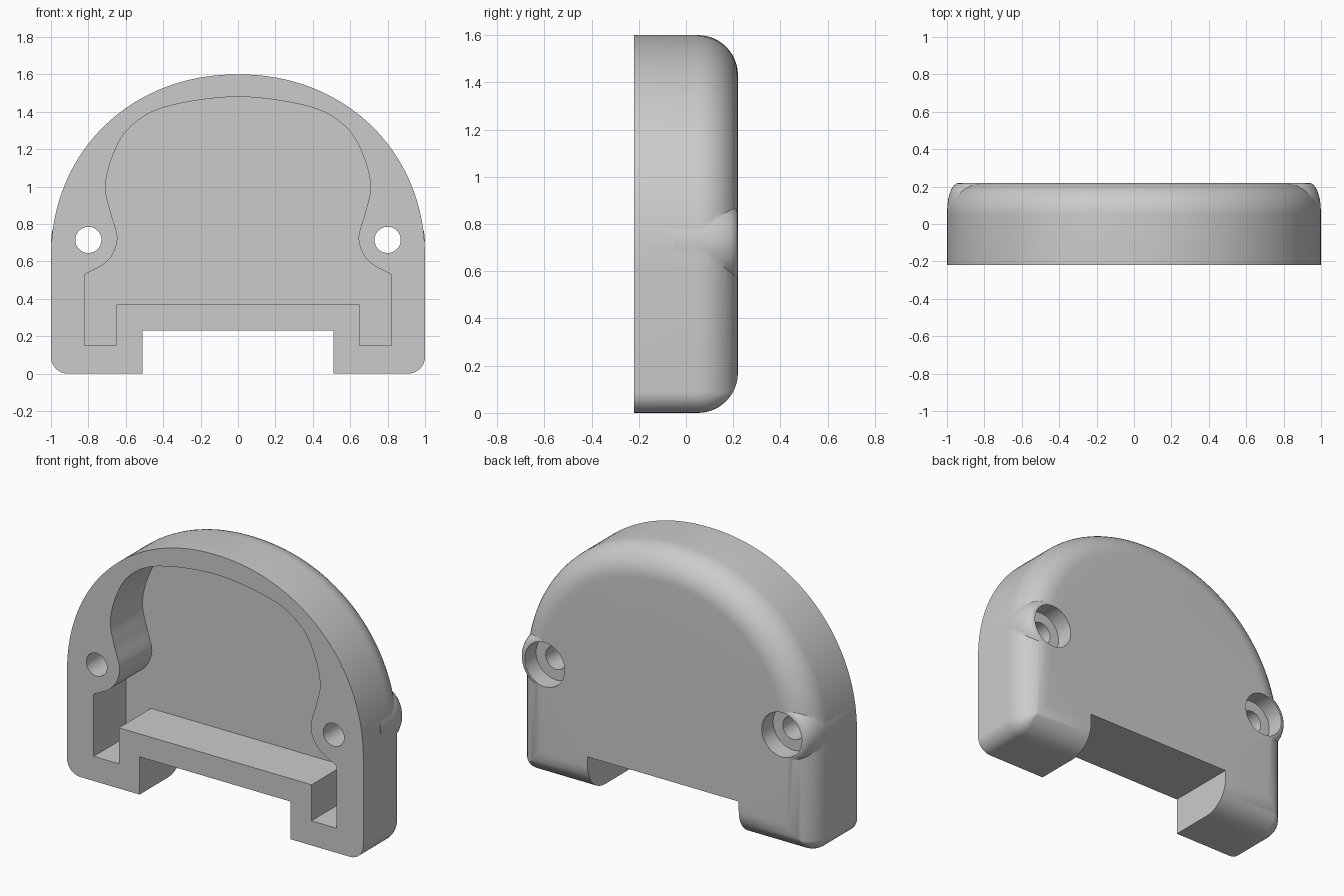
import bpy, bmesh, math

if "Cube" in bpy.data.objects:
    bpy.data.objects.remove(bpy.data.objects["Cube"])

FRONT, BACK = -0.22, 0.22
FILLET, CORNER = 0.17, 0.09
HOLE_X, HOLE_Z = 0.8, 0.715

grey = bpy.data.materials.new("plain grey")
grey.diffuse_color = (0.6, 0.6, 0.6, 1)
grey.use_nodes = True
grey.node_tree.nodes["Principled BSDF"].inputs["Base Color"].default_value = grey.diffuse_color


def loft(name, rings):
    """Closed solid through (y, [(x, z), ...]) rings."""
    bm = bmesh.new()
    loops = [[bm.verts.new((x, y, z)) for x, z in pts] for y, pts in rings]
    n = len(loops[0])
    for a, b in zip(loops, loops[1:]):
        for i in range(n):
            j = (i + 1) % n
            bm.faces.new((a[i], a[j], b[j], b[i]))
    bm.faces.new(loops[0][::-1])
    bm.faces.new(loops[-1])
    bmesh.ops.remove_doubles(bm, verts=bm.verts, dist=1e-5)
    bmesh.ops.recalc_face_normals(bm, faces=bm.faces)
    mesh = bpy.data.meshes.new(name)
    bm.to_mesh(mesh)
    bm.free()
    mesh.materials.append(grey)
    obj = bpy.data.objects.new(name, mesh)
    bpy.context.collection.objects.link(obj)
    return obj


def mirrored(half):
    """Complete a right-hand outline with its left-hand copy."""
    return half + [(-x, z) for x, z in reversed(half) if x > 1e-6]


def circle(cx, r, n=48):
    return [(cx + r * math.cos(2 * math.pi * i / n),
             HOLE_Z + r * math.sin(2 * math.pi * i / n)) for i in range(n)]


def outline(d):
    """Arched outer outline, offset inwards by d."""
    half = []
    base, height, p = 0.62, 0.98, 2.08
    for i in range(41):
        t = math.pi / 2 * (1 - i / 40)
        c, s = max(0.0, math.cos(t)), math.sin(t)
        if i == 0:
            c = 0.0
        x, z = c ** (2 / p), s ** (2 / p) if s > 0 else 0.0
        nx, nz = x ** (p - 1), z ** (p - 1) / height
        k = d / math.hypot(nx, nz)
        half.append((x - nx * k, base + height * z - nz * k))
    r = max(0.0, CORNER - d)
    cx, cz = 1 - d - r, d + r
    for i in range(9):
        a = math.pi / 2 * i / 8
        half.append((cx + r * math.cos(a), cz - r * math.sin(a)))
    return mirrored(half)


def spline(pts, steps=8):
    """Smooth curve through pts, leaving out both end points."""
    out = []
    for p0, p1, p2, p3 in zip(pts, pts[1:], pts[2:], pts[3:]):
        for s in range(steps):
            t = s / steps
            out.append(tuple(0.5 * (2 * b + (c - a) * t
                       + (2 * a - 5 * b + 4 * c - d) * t * t
                       + (3 * b - a - 3 * c + d) * t ** 3)
                       for a, b, c, d in zip(p0, p1, p2, p3)))
    return out


def combine(target, tool, operation):
    mod = target.modifiers.new(tool.name, 'BOOLEAN')
    mod.operation, mod.object, mod.solver = operation, tool, 'EXACT'
    bpy.context.view_layer.objects.active = target
    bpy.ops.object.modifier_apply(modifier=mod.name)
    bpy.data.objects.remove(tool)


# Housing with a rounded back edge
rings = [(FRONT, outline(0))]
for i in range(13):
    a = math.pi / 2 * i / 12
    rings.append((BACK - FILLET + FILLET * math.sin(a),
                  outline(FILLET * (1 - math.cos(a)))))
housing = loft("housing", rings)

# Rounded bosses around the screw holes
for side in (-1, 1):
    cx = side * HOLE_X
    boss = [(-0.05, circle(cx, 0.199))]
    for i in range(9):
        a = math.pi / 2 * i / 8
        boss.append((0.07 + 0.149 * math.sin(a),
                     circle(cx, 0.139 + 0.06 * math.cos(a))))
    combine(housing, loft("screw_boss", boss), 'UNION')

# Front cavity with side pockets and a waist beside the screws
curve = spline([(-0.39, 1.425), (0, 1.48), (0.39, 1.425), (0.58, 1.315),
                (0.67, 1.165), (0.708, 1.0), (0.68, 0.86), (0.645, 0.72),
                (0.695, 0.605), (0.82, 0.53), (0.95, 0.47)])
curve[0] = (0, 1.48)
cavity = mirrored(curve + [(0.82, 0.53), (0.82, 0.15), (0.65, 0.15), (0.65, 0.37)])
combine(housing, loft("cavity_cutter", [(-0.4, cavity), (0.09, cavity)]), 'DIFFERENCE')

# Notch through the bottom
notch = mirrored([(0.51, 0.23), (0.51, -0.2)])
combine(housing, loft("notch_cutter", [(-0.4, notch), (0.4, notch)]), 'DIFFERENCE')

# Screw holes with wide recesses at the back
for side in (-1, 1):
    for r, y0 in ((0.07, -0.4), (0.135, 0.11)):
        ring = circle(side * HOLE_X, r)
        combine(housing, loft("hole_cutter", [(y0, ring), (0.4, ring)]), 'DIFFERENCE')

# Smooth curves, crisp edges
bpy.ops.object.select_all(action='DESELECT')
housing.select_set(True)
bpy.context.view_layer.objects.active = housing
bpy.ops.object.shade_smooth_by_angle(angle=math.radians(30))
